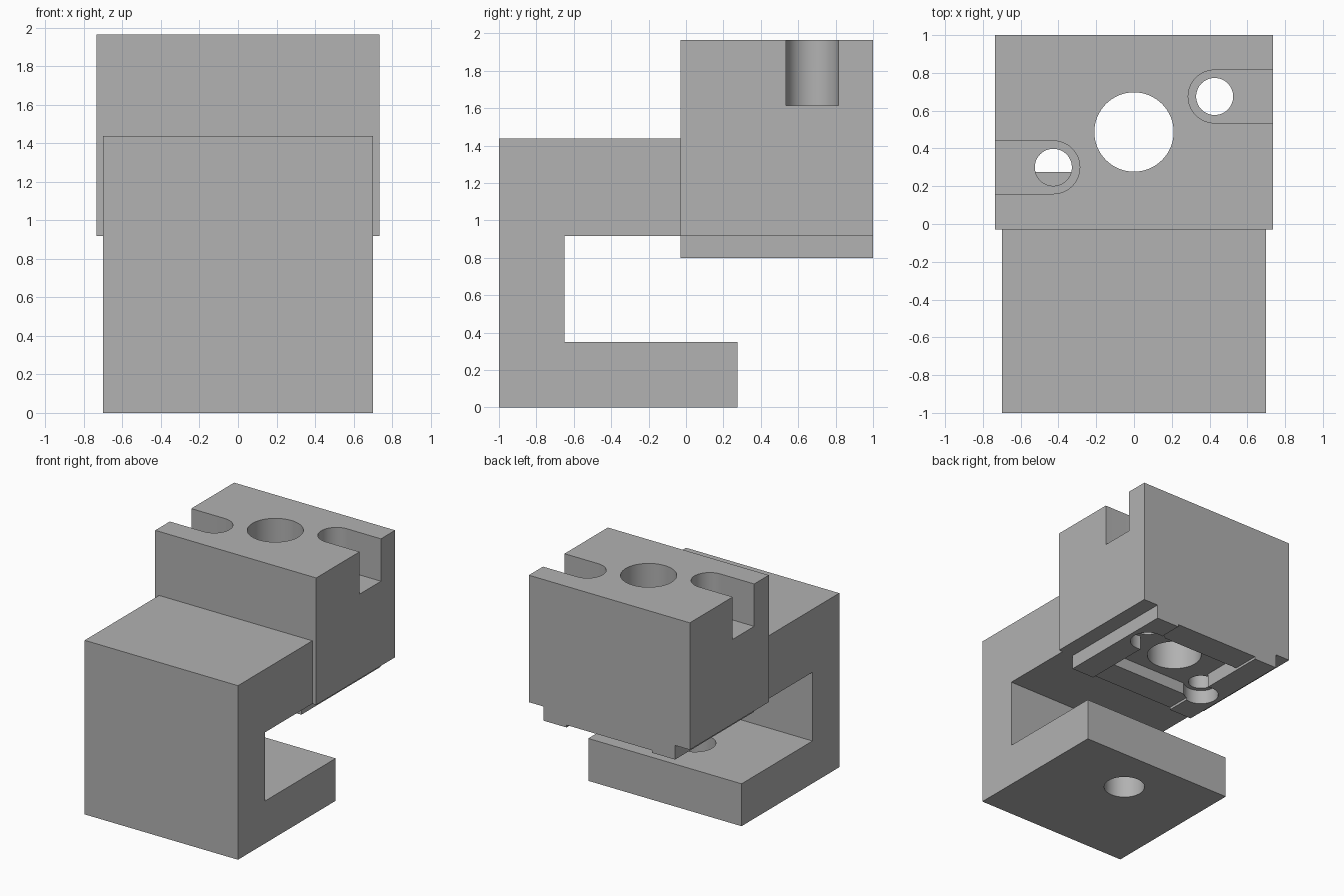
import bpy, bmesh, math
from mathutils import Vector

if "Cube" in bpy.data.objects:
    bpy.data.objects.remove(bpy.data.objects["Cube"])

grey = bpy.data.materials.new("plain_grey")
grey.diffuse_color = (0.445, 0.445, 0.445, 1)
grey.use_nodes = True
grey.node_tree.nodes["Principled BSDF"].inputs["Base Color"].default_value = grey.diffuse_color


def prism(name, points, to_3d, depth):
    """Extrude a flat outline into a closed solid."""
    bm = bmesh.new()
    face = bm.faces.new([bm.verts.new(to_3d(a, b)) for a, b in points])
    out = bmesh.ops.extrude_face_region(bm, geom=[face])
    moved = [v for v in out["geom"] if isinstance(v, bmesh.types.BMVert)]
    bmesh.ops.translate(bm, verts=moved, vec=Vector(depth))
    bmesh.ops.recalc_face_normals(bm, faces=bm.faces)
    mesh = bpy.data.meshes.new(name)
    bm.to_mesh(mesh)
    bm.free()
    mesh.materials.append(grey)
    obj = bpy.data.objects.new(name, mesh)
    bpy.context.collection.objects.link(obj)
    return obj


def upright(name, points, z0, z1):
    return prism(name, points, lambda x, y: (x, y, z0), (0, 0, z1 - z0))


def arc(cx, cy, r, start=0, end=360, n=64):
    count = n if end - start == 360 else n + 1
    angles = [math.radians(start + (end - start) * i / n) for i in range(count)]
    return [(cx + r * math.cos(a), cy + r * math.sin(a)) for a in angles]


def cut(target, cutter):
    cutter.hide_render = True
    mod = target.modifiers.new("cut", "BOOLEAN")
    mod.operation, mod.solver, mod.object = "DIFFERENCE", "EXACT", cutter
    bpy.context.view_layer.objects.active = target
    bpy.ops.object.modifier_apply(modifier=mod.name)
    bpy.data.objects.remove(cutter)


# C-shaped bracket, side outline extruded across the width
W = 0.70
bracket = prism("bracket", [(-1, 0), (0.275, 0), (0.275, 0.35), (-0.65, 0.35),
                            (-0.65, 0.917), (-0.03, 0.917), (-0.03, 1.437), (-1, 1.437)],
                lambda y, z: (-W, y, z), (2 * W, 0, 0))
cut(bracket, upright("arm_hole_cutter", arc(0, -0.117, 0.157), -0.1, 0.5))

# Head block with two rails and a shallow channel underneath
half = [(0.39, 0.82), (0.39, 0.80), (0.60, 0.80), (0.60, 0.917), (0.735, 0.917), (0.735, 1.965)]
outline = half + [(-x, z) for x, z in reversed(half)]
head = prism("head_block", outline, lambda x, z: (x, -0.03, z), (0, 1.03, 0))

# Pocket in the underside and main bore
cut(head, upright("pocket_cutter", [(-0.39, 0.20), (0.39, 0.20), (0.39, 0.77), (-0.39, 0.77)],
                  0.7, 0.917))
cut(head, upright("bore_cutter", arc(0, 0.487, 0.21), 0.7, 2.1))

# Open slot, screw hole and counterbore on each side
for side, y in ((1, 0.675), (-1, 0.30)):
    x = 0.427 * side
    start = 90 if side > 0 else -90
    slot = arc(x, y, 0.14, start, start + 180, 32)
    slot += [(0.9 * side, y - 0.14 * side), (0.9 * side, y + 0.14 * side)]
    cut(head, upright("slot_cutter", slot, 1.615, 2.1))
    cut(head, upright("screw_hole_cutter", arc(x, y, 0.098), 0.7, 1.8))
    cut(head, upright("counterbore_cutter", arc(x, y, 0.135), 0.7, 0.917))

# Smooth bores, crisp edges
for obj in (bracket, head):
    bpy.ops.object.select_all(action="DESELECT")
    obj.select_set(True)
    bpy.context.view_layer.objects.active = obj
    bpy.ops.object.shade_smooth_by_angle(angle=math.radians(30))
